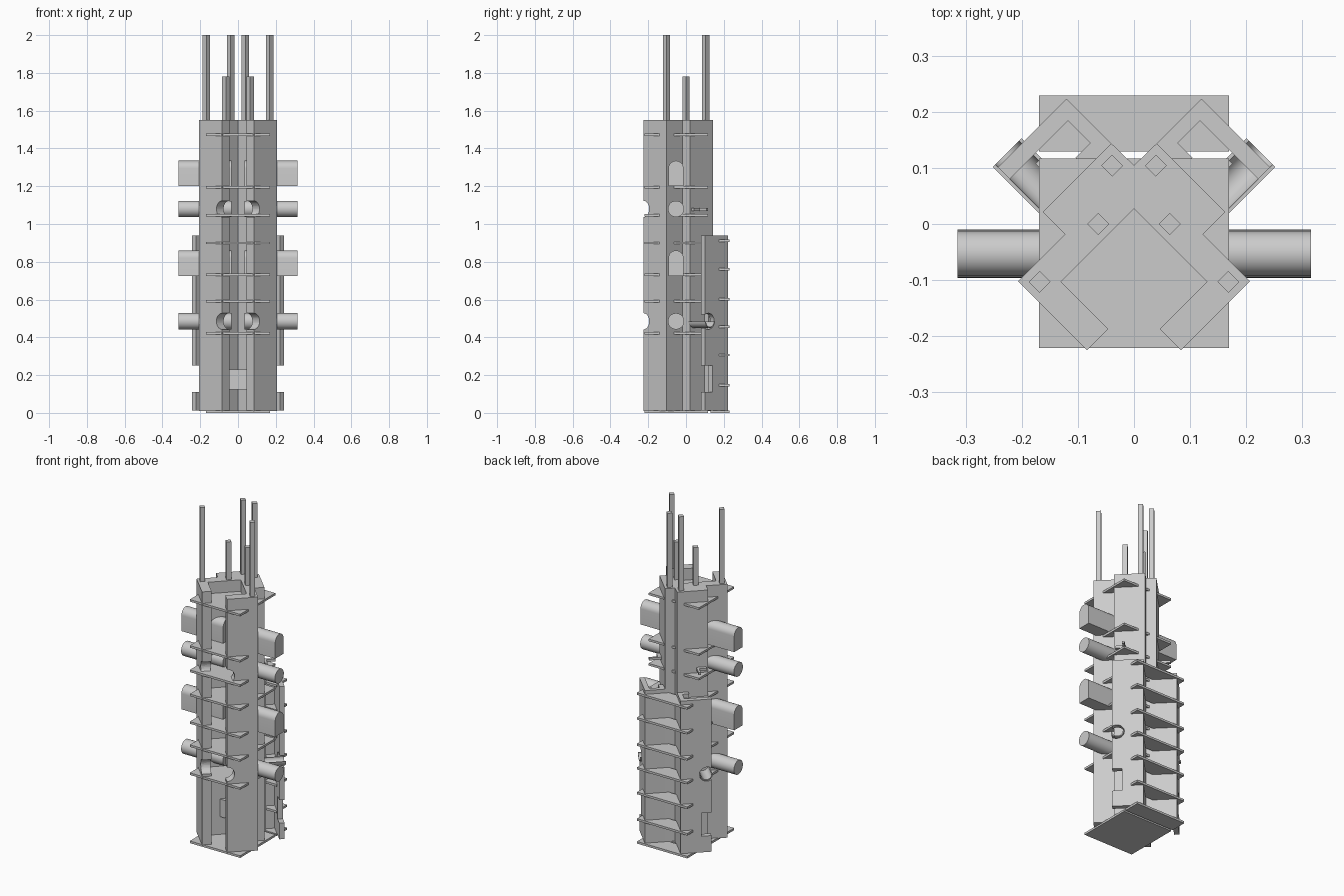
import bpy, bmesh, math
from mathutils import Matrix, Vector

if "Cube" in bpy.data.objects:
    bpy.data.objects.remove(bpy.data.objects["Cube"])

R = math.sqrt(0.5)


def diag(u, v, side=1):
    """Diagonal plan coordinates: u runs back-outward, v runs front-outward."""
    return (side * (u + v) * R, (u - v) * R)


def finish(name, bm):
    bmesh.ops.recalc_face_normals(bm, faces=bm.faces)
    me = bpy.data.meshes.new(name)
    bm.to_mesh(me)
    bm.free()
    ob = bpy.data.objects.new(name, me)
    bpy.context.collection.objects.link(ob)
    return ob


def prism(name, pts, z0, z1):
    bm = bmesh.new()
    f = bm.faces.new([bm.verts.new((x, y, z0)) for x, y in pts])
    top = bmesh.ops.extrude_face_region(bm, geom=[f])["geom"]
    bmesh.ops.translate(bm, vec=(0, 0, z1 - z0),
                        verts=[g for g in top if isinstance(g, bmesh.types.BMVert)])
    return finish(name, bm)


def box(name, x0, x1, y0, y1, z0, z1):
    return prism(name, [(x0, y0), (x1, y0), (x1, y1), (x0, y1)], z0, z1)


def sweep(name, section, start, end):
    """Extrude a (sideways, up) section between two points at one height."""
    a, b = Vector(start), Vector(end)
    side = (b - a).normalized().cross(Vector((0, 0, 1)))
    bm = bmesh.new()
    rings = [[bm.verts.new(p + side * s + Vector((0, 0, t))) for s, t in section]
             for p in (a, b)]
    n = len(section)
    bm.faces.new(rings[0])
    bm.faces.new(rings[1])
    for i in range(n):
        j = (i + 1) % n
        bm.faces.new((rings[0][i], rings[0][j], rings[1][j], rings[1][i]))
    return finish(name, bm)


def arc(r, a0, a1, n):
    return [(r * math.cos(math.radians(a0 + (a1 - a0) * i / n)),
             r * math.sin(math.radians(a0 + (a1 - a0) * i / n))) for i in range(n + 1)]


def cut(target, cutter):
    mod = target.modifiers.new("cut", 'BOOLEAN')
    mod.object = cutter
    mod.operation = 'DIFFERENCE'
    mod.solver = 'EXACT'
    bpy.context.view_layer.objects.active = target
    bpy.ops.object.modifier_apply(modifier=mod.name)
    bpy.data.objects.remove(cutter)


def smooth(ob):
    bpy.ops.object.select_all(action='DESELECT')
    ob.select_set(True)
    bpy.context.view_layer.objects.active = ob
    bpy.ops.object.shade_smooth_by_angle()


circle = arc(0.043, 0, 348.75, 31)
HOLE_Z = (0.485, 1.08)

# Main tower: folded X-shaped plan with front flanges
half = [(0.019, -0.019), (0.019, 0.165), (-0.1, 0.165), (-0.1, 0.2185),
        (0.074, 0.2185), (0.074, 0.1), (0.13, 0.1), (0.13, -0.073), (0.074, -0.074)]
right = [diag(u, v) for u, v in half]
left = [(-x, y) for x, y in right[1:-1]][::-1]
right[0], right[-1] = (0, right[0][1]), (0, right[-1][1])
tower = prism("tower_wall", right + left, 0.01, 1.55)

# Round bites out of the front flange tips
for s in (-1, 1):
    for z in HOLE_Z:
        x0, y0 = diag(-0.1, 0.1, s)
        x0, y0 = diag(-0.1, 0.26, s)
        p = diag(-0.1, 0.13, s)
        cut(tower, sweep("tip_cutter", circle, (*p, z), (x0, y0, z)))

# Lower back wings: open C plan, with a notch and a round hole in the outer wall
c_plan = [(0.128, -0.073), (0.243, -0.073), (0.243, 0.1), (0.2135, 0.1),
          (0.2135, -0.047), (0.157, -0.047), (0.157, -0.01), (0.128, -0.01)]
for s in (-1, 1):
    wing = prism("back_wing", [diag(u, v, s) for u, v in c_plan], 0.012, 0.94)
    notch = [(0.2, 0.045), (0.26, 0.045), (0.26, 0.12), (0.2, 0.12)]
    cut(wing, prism("notch_cutter", [diag(u, v, s) for u, v in notch], 0.11, 0.25))
    cut(wing, sweep("hole_cutter", circle, (*diag(0.19, 0.075, s), 0.485),
                    (*diag(0.27, 0.075, s), 0.485)))

    # Half-pipe spout and thin ledge beside the tower
    trough = arc(0.036, 180, 360, 12) + arc(0.030, 360, 180, 12)
    smooth(sweep("spout", trough, (*diag(0.125, 0.07, s), 0.485),
                 (*diag(0.25, 0.07, s), 0.485)))
    ledge = [(0.125, 0.035), (0.15, 0.035), (0.15, 0.09), (0.125, 0.09)]
    prism("ledge", [diag(u, v, s) for u, v in ledge], 1.07, 1.085)
    strip = [(0.125, 0.035), (0.2, 0.035), (0.2, 0.048), (0.125, 0.048)]
    prism("ledge_strip", [diag(u, v, s) for u, v in strip], 1.07, 1.085)

    # Arched and round side beams
    arch = [(-0.04, 0), (0.04, 0)] + [(x, y + 0.095) for x, y in arc(0.04, 0, 180, 16)]
    for z in (0.725, 1.2):
        smooth(sweep("arched_beam", arch, (s * 0.035, -0.053, z), (s * 0.315, -0.053, z)))
    for z in HOLE_Z:
        smooth(sweep("round_beam", circle, (s * 0.035, -0.053, z), (s * 0.315, -0.053, z)))

    # Square rods standing on top
    for x, y, top in ((0.039, 0.104, 2.0), (0.064, 0.0, 1.78), (0.168, -0.103, 2.0)):
        d = 0.0195
        prism("rod", [(s * x - d, y), (s * x, y - d), (s * x + d, y), (s * x, y + d)],
              1.5, top)

# Floor plates threaded on the tower
for z in (0.0, 0.414, 0.584, 0.725, 0.893, 1.039, 1.187, 1.467):
    box("floor_plate", -0.169, 0.169, -0.221, 0.117, z, z + 0.013)

# Plates between the back wings
for z in (0.0, 0.139, 0.3, 0.45, 0.594, 0.753, 0.904):
    box("back_plate", -0.169, 0.169, 0.129, 0.229, z, z + 0.013)

# Step block inside the front recess
box("step_block", -0.08, 0.08, -0.06, 0.02, 0.123, 0.23)
